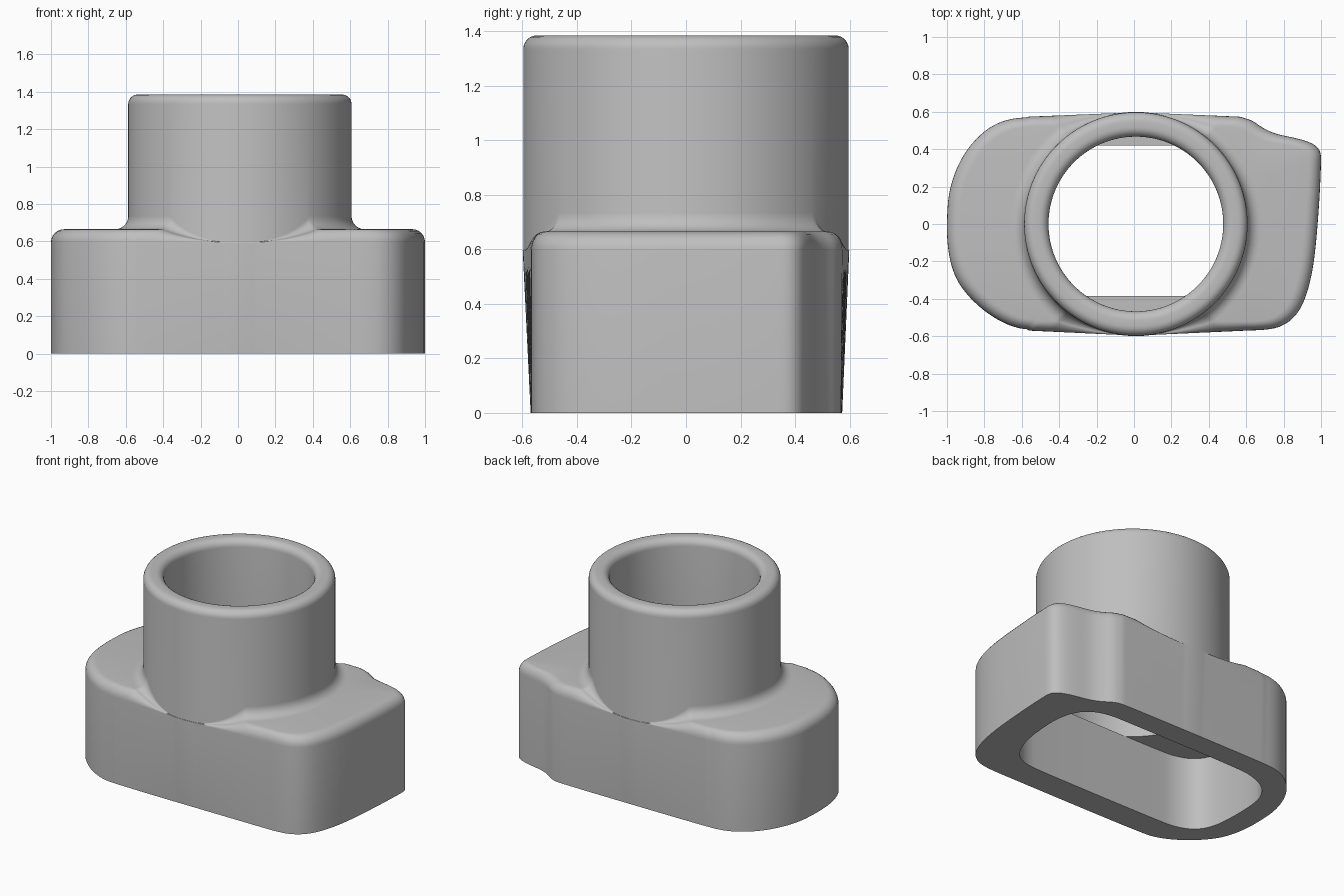
import bpy, bmesh, math
from mathutils import Vector

if "Cube" in bpy.data.objects:
    bpy.data.objects.remove(bpy.data.objects["Cube"])

CX = 0.01                   # tube centre on x
R, BORE = 0.597, 0.467      # tube radii
TOP, EDGE, F = 1.385, 0.595, 0.07   # tube top, base wall top, fillet size
RIM, CEIL = 0.05, 0.5       # rim rounding, cavity ceiling
N = 360


def smooth_loop(pts, times=2):
    """Corner-cutting of a closed outline."""
    for _ in range(times):
        out = []
        for i, p in enumerate(pts):
            q = pts[(i + 1) % len(pts)]
            for k in (0.25, 0.75):
                out.append((p[0] + (q[0] - p[0]) * k, p[1] + (q[1] - p[1]) * k))
        pts = out
    return pts


def reach(poly, a):
    """Distance from the tube axis to the outline at angle a."""
    dx, dy = math.cos(a), math.sin(a)
    best = 0
    for i, p in enumerate(poly):
        q = poly[(i + 1) % len(poly)]
        px, py, ex, ey = p[0] - CX, p[1], q[0] - p[0], q[1] - p[1]
        det = ex * dy - ey * dx
        if abs(det) < 1e-12:
            continue
        s = (py * dx - px * dy) / det
        r = (ex * py - ey * px) / det
        if -1e-9 <= s <= 1 + 1e-9 and r > best:
            best = r
    return best


# Base footprint, cavity footprint, and the bulge that meets the tube sides
base = smooth_loop([
    (1, .39), (1, .31), (.99, .1), (.965, -.2), (.925, -.38), (.87, -.49),
    (.79, -.55), (.7, -.567), (.58, -.57), (-.53, -.57), (-.66, -.55),
    (-.8, -.47), (-.92, -.35), (-.975, -.24), (-1, -.1), (-1, .05),
    (-.99, .17), (-.95, .3), (-.88, .42), (-.78, .515), (-.68, .56),
    (-.56, .573), (.54, .573), (.62, .562), (.69, .512), (.76, .48),
    (.88, .457), (.96, .43)])
cavity = smooth_loop([
    (.765, .1), (.755, .22), (.72, .32), (.65, .385), (.55, .415), (.45, .42),
    (-.5, .42), (-.62, .4), (-.74, .345), (-.815, .25), (-.84, .12),
    (-.84, -.1), (-.82, -.24), (-.76, -.33), (-.65, -.377), (-.52, -.385),
    (.45, -.385), (.58, -.37), (.67, -.31), (.74, -.15)])
bulge = [(.58, .573), (CX, R), (-.58, .573), (-.56, -.57), (CX, -R), (.6, -.57)]


def section(a):
    """Closed radial section (radius, height) at angle a."""
    low = reach(base, a)
    high = max(low, reach(bulge, a), R + .002)
    cav = reach(cavity, a)
    h = min(F, (high - R) / 2)
    v = h                                   # fillets shrink where the tube meets the wall
    arc = [math.pi / 2 * i / 6 for i in range(7)]
    pts = [(low, 0)]
    pts += [(high - h + h * math.cos(t), EDGE + v * math.sin(t)) for t in arc]
    pts += [(R + h - h * math.sin(t), EDGE + 2 * v - v * math.cos(t)) for t in arc]
    pts += [(R - RIM + RIM * math.cos(t), TOP - RIM + RIM * math.sin(t)) for t in arc]
    pts += [(BORE + RIM - RIM * math.sin(t), TOP - RIM + RIM * math.cos(t)) for t in arc]
    pts += [(BORE, CEIL), (cav, CEIL), (cav, 0)]
    return pts


# Tube adapter: sections joined all the way round
bm = bmesh.new()
rows = []
for i in range(N):
    a = 2 * math.pi * i / N
    rows.append([bm.verts.new((CX + r * math.cos(a), r * math.sin(a), z))
                 for r, z in section(a)])
M = len(rows[0])
for i in range(N):
    A, B = rows[i], rows[(i + 1) % N]
    for j in range(M):
        k = (j + 1) % M
        bm.faces.new((A[j], B[j], B[k], A[k]))
bmesh.ops.recalc_face_normals(bm, faces=bm.faces)
mesh = bpy.data.meshes.new("tube_adapter")
bm.to_mesh(mesh)
bm.free()

grey = bpy.data.materials.new("light grey")
grey.diffuse_color = (0.52, 0.52, 0.52, 1)
grey.use_nodes = True
grey.node_tree.nodes["Principled BSDF"].inputs["Base Color"].default_value = grey.diffuse_color
mesh.materials.append(grey)

obj = bpy.data.objects.new("tube_adapter", mesh)
bpy.context.collection.objects.link(obj)
bpy.context.view_layer.objects.active = obj
obj.select_set(True)
bpy.ops.object.shade_smooth_by_angle(angle=math.radians(35))
